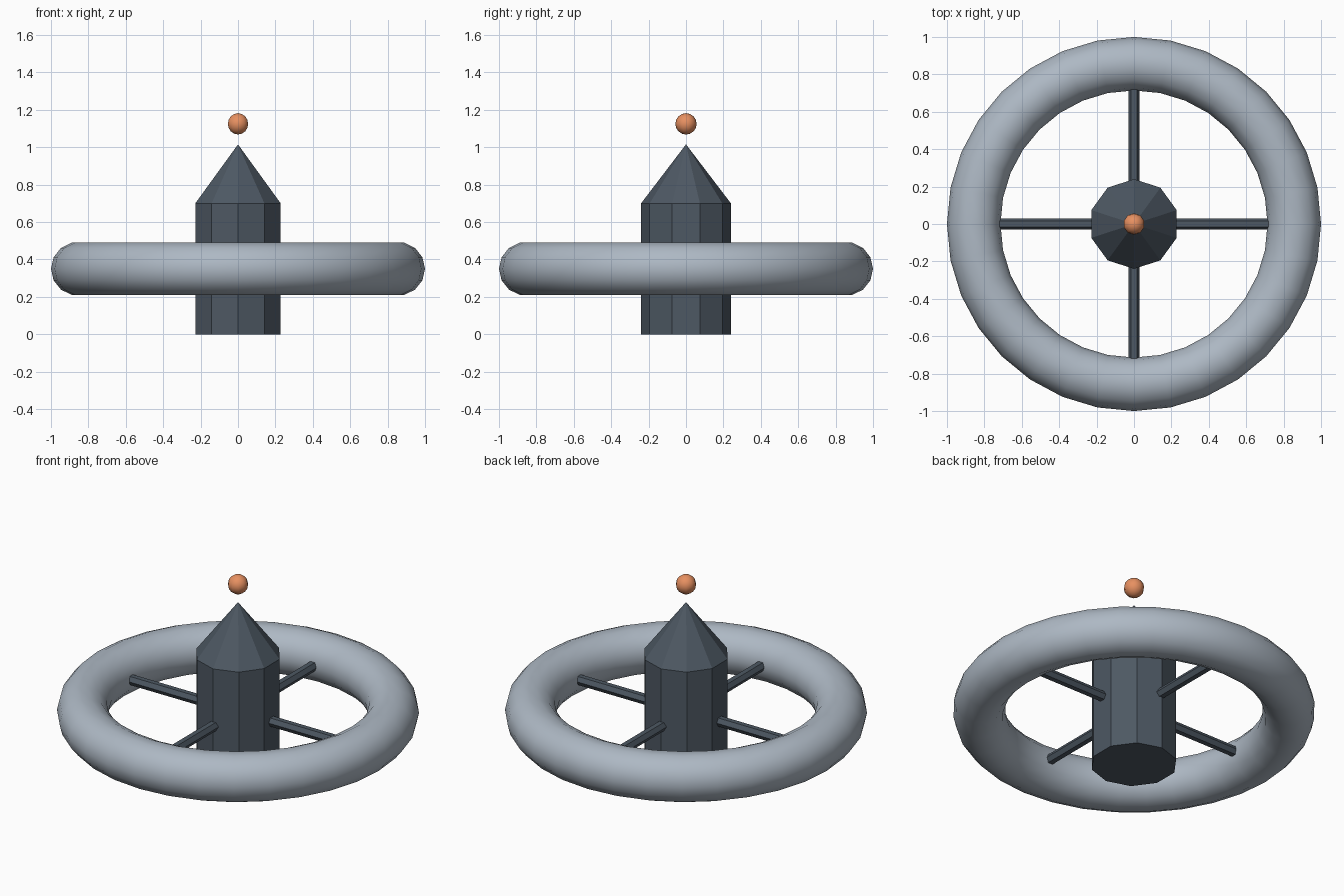
import bpy
from math import radians, cos, sin

if "Cube" in bpy.data.objects:
    bpy.data.objects.remove(bpy.data.objects["Cube"])


def material(name, rgb):
    mat = bpy.data.materials.new(name)
    mat.diffuse_color = (*rgb, 1)
    mat.use_nodes = True
    mat.node_tree.nodes["Principled BSDF"].inputs["Base Color"].default_value = mat.diffuse_color
    return mat


pale = material("pale_steel", (0.42, 0.48, 0.55))
dark = material("dark_steel", (0.075, 0.098, 0.125))
orange = material("orange", (0.80, 0.28, 0.12))


def finish(name, mat, smooth=False):
    ob = bpy.context.object
    ob.name = name
    ob.data.materials.append(mat)
    if smooth:
        bpy.ops.object.shade_smooth()
    return ob


# Outer ring
MID = 0.35
bpy.ops.mesh.primitive_torus_add(major_segments=32, minor_segments=14,
                                 major_radius=0.857, minor_radius=0.143,
                                 location=(0, 0, MID))
finish("ring", pale, True)

# Ten-sided hub with pointed cap
bpy.ops.mesh.primitive_cylinder_add(vertices=10, radius=0.24, depth=0.70,
                                    location=(0, 0, 0.35))
finish("hub", dark)
bpy.ops.mesh.primitive_cone_add(vertices=10, radius1=0.24, radius2=0, depth=0.315,
                                location=(0, 0, 0.8575))
finish("hub_cap", dark)

# Four spokes from hub to ring
R0, R1 = 0.20, 0.75
for i in range(4):
    a = radians(90 * i)
    r = (R0 + R1) / 2
    bpy.ops.mesh.primitive_cylinder_add(vertices=6, radius=0.03, depth=R1 - R0,
                                        location=(r * cos(a), r * sin(a), MID),
                                        rotation=(0, radians(90), a))
    finish(f"spoke_{i + 1}", dark)

# Floating beacon above the tip
bpy.ops.mesh.primitive_uv_sphere_add(segments=10, ring_count=8, radius=0.057,
                                     location=(0, 0, 1.125))
finish("beacon", orange, True)
